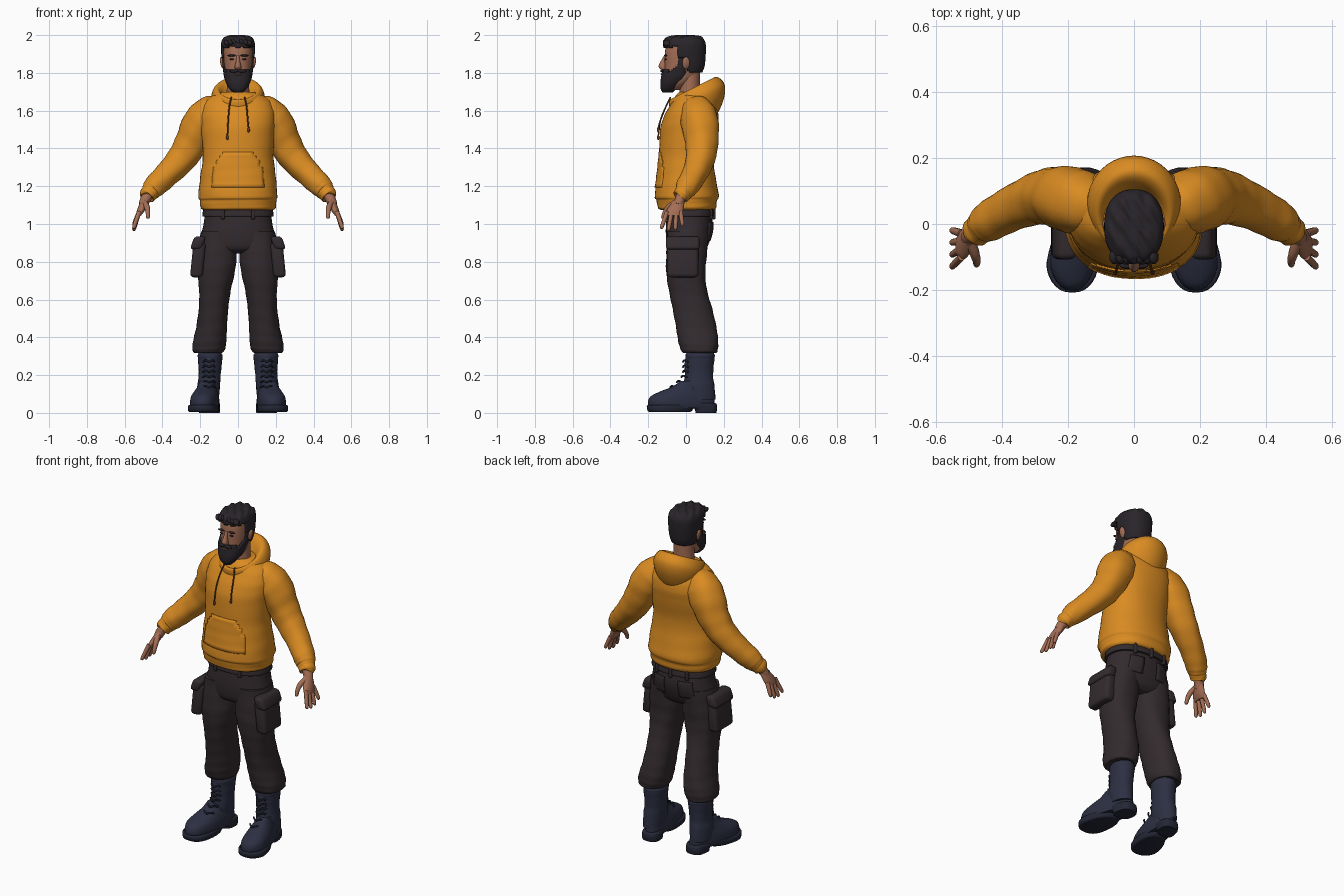
import bpy, bmesh, math
from mathutils import Vector

if "Cube" in bpy.data.objects:
    bpy.data.objects.remove(bpy.data.objects["Cube"], do_unlink=True)


def material(name, r, g, b):
    m = bpy.data.materials.new(name)
    m.use_nodes = True
    m.diffuse_color = (r, g, b, 1)
    node = m.node_tree.nodes["Principled BSDF"]
    node.inputs["Base Color"].default_value = (r, g, b, 1)
    node.inputs["Roughness"].default_value = 0.8
    return m


ORANGE = material("orange cloth", .70, .26, .016)
CHARCOAL = material("charcoal cloth", .033, .024, .028)
NAVY = material("navy leather", .026, .029, .055)
DARK_NAVY = material("dark navy rubber", .018, .02, .036)
SKIN = material("tan skin", .37, .155, .09)
LIP = material("brown lip", .22, .075, .05)
HAIR = material("black brown hair", .022, .018, .023)
CORD = material("brown cord", .13, .045, .018)


def finish(bm, name, mat, mirror=False, thick=0, angle=50):
    me = bpy.data.meshes.new(name)
    bm.to_mesh(me)
    bm.free()
    ob = bpy.data.objects.new(name, me)
    bpy.context.collection.objects.link(ob)
    me.materials.append(mat)
    if thick:
        ob.modifiers.new("thickness", 'SOLIDIFY').thickness = thick
    if mirror:
        ob.modifiers.new("mirror", 'MIRROR')
    bpy.ops.object.select_all(action='DESELECT')
    ob.select_set(True)
    bpy.context.view_layer.objects.active = ob
    bpy.ops.object.shade_smooth_by_angle(angle=math.radians(angle))
    return ob


def smooth_rings(rings, steps):
    """Catmull-Rom interpolation between neighbouring rings."""
    r = [rings[0]] + list(rings) + [rings[-1]]
    out = []
    for i in range(1, len(r) - 2):
        for s in range(steps):
            t = s / steps
            out.append([.5 * (2*b + (c-a)*t + (2*a - 5*b + 4*c - d)*t*t + (3*b - a - 3*c + d)*t**3)
                        for a, b, c, d in zip(*r[i-1:i+3])])
    return out + [list(rings[-1])]


def loft(name, rings, mat, seg=32, steps=4, power=2, upright=True, fold=0,
         warp=None, keep=None, **kw):
    """Skin over rings (x, y, z, half width, half depth)."""
    bm = bmesh.new()
    rings = smooth_rings(rings, steps)
    centres = [Vector(r[:3]) for r in rings]
    rows = []
    for k, (c, ring) in enumerate(zip(centres, rings)):
        u, v = Vector((1, 0, 0)), Vector((0, 1, 0))
        if not upright:
            t = (centres[min(k+1, len(centres)-1)] - centres[max(k-1, 0)]).normalized()
            u = v.cross(t).normalized()
            v = t.cross(u)
        row = []
        for i in range(seg):
            a = math.tau * i / seg
            ca, sa = math.cos(a), math.sin(a)
            f = 1 + fold * math.sin(2*a + k*1.1) * math.cos(3*a - k*.7)
            p = c + u * math.copysign(abs(ca)**(2/power), ca) * ring[3] * f \
                  + v * math.copysign(abs(sa)**(2/power), sa) * ring[4] * f
            row.append(bm.verts.new(warp(p) if warp else p))
        rows.append(row)
    for a, b in zip(rows, rows[1:]):
        for i in range(seg):
            j = (i + 1) % seg
            bm.faces.new((a[i], a[j], b[j], b[i]))
    bm.faces.new(rows[0])
    bm.faces.new(rows[-1])
    bmesh.ops.recalc_face_normals(bm, faces=bm.faces)
    if keep:
        drop = [f for f in bm.faces if not keep(f.calc_center_median())]
        bmesh.ops.delete(bm, geom=drop, context='FACES')
    return finish(bm, name, mat, **kw)


def spans(rows, grow=0):
    """(z, front y, back y, half width) to centred rings."""
    return [(0, (f+b)/2, z, w+grow, (b-f)/2+grow) for z, f, b, w in rows]


def tube(name, pts, mat, seg=10, **kw):
    return loft(name, [(*p, p[-1]) for p in pts], mat, seg, upright=False, **kw)


def blob(name, loc, size, mat, box=False, lean=0, **kw):
    """Ellipsoid or bevelled box with half sizes."""
    bm = bmesh.new()
    if box:
        bmesh.ops.create_cube(bm, size=2)
    else:
        bmesh.ops.create_uvsphere(bm, u_segments=16, v_segments=10, radius=1)
    for v in bm.verts:
        v.co = Vector(s * c for s, c in zip(size, v.co))
    if box:
        bmesh.ops.bevel(bm, geom=bm.edges[:], offset=min(size)*.6, segments=3,
                        affect='EDGES', profile=.5)
    for v in bm.verts:
        v.co.x -= lean * v.co.z
        v.co += Vector(loc)
    return finish(bm, name, mat, **kw)


# Hooded top: body, front pouch, hood and sleeves
torso = [(1.075, -.135, .145, .185), (1.085, -.148, .16, .198), (1.125, -.155, .165, .203),
         (1.15, -.166, .174, .209), (1.25, -.152, .155, .2), (1.36, -.142, .145, .187),
         (1.5, -.136, .168, .195), (1.58, -.112, .172, .2), (1.645, -.075, .15, .18),
         (1.685, -.05, .12, .125), (1.7, -.03, .1, .08)]
loft("hoodie_body", spans(torso), ORANGE, 48, power=2.25, fold=.012)
loft("hoodie_pouch", spans(torso, .005), ORANGE, 64, 6, power=2.25, fold=.012, thick=.006,
     keep=lambda c: c.y < 0 and 1.19 < c.z < 1.38 and abs(c.x) < .14 - max(0, c.z-1.27)*.5)


def hood_tilt(p):
    return Vector((p.x, p.y, p.z + .5 * (p.y - .035)))


loft("hood", spans([(1.5, -.02, .13, .06), (1.525, -.04, .172, .095), (1.59, -.06, .203, .128),
                    (1.65, -.08, .205, .142), (1.695, -.09, .182, .133), (1.718, -.088, .155, .115),
                    (1.712, -.074, .128, .098), (1.68, -.055, .105, .08), (1.63, -.03, .08, .06)]),
     ORANGE, 40, warp=hood_tilt, angle=70)
tube("sleeve", [(.1, .05, 1.63, .06), (.145, .06, 1.595, .09), (.195, .075, 1.53, .1),
                (.245, .083, 1.43, .088), (.3, .075, 1.345, .078), (.375, .045, 1.265, .067),
                (.435, .01, 1.205, .061), (.458, -.006, 1.178, .053), (.467, -.014, 1.167, .047),
                (.483, -.026, 1.148, .044), (.485, -.028, 1.145, .03)],
     ORANGE, 28, fold=.035, mirror=True)

# Draw cords with end beads, one longer than the other
for side, end in (("right", 1.47), ("left", 1.51)):
    s = -1 if side == "right" else 1
    tube(side + "_cord", [(s*.035, -.082, 1.672, .004), (s*.046, -.107, 1.62, .004),
                          (s*.052, -.135, 1.55, .004), (s*.056, -.146, end, .004)], CORD, 8)
    blob(side + "_cord_bead", (s*.056, -.147, end-.012), (.007, .007, .014), CORD)

# Hands
tube("wrist", [(.46, -.01, 1.18, .028), (.49, -.032, 1.13, .027), (.503, -.042, 1.1, .024)],
     SKIN, 16, mirror=True)
loft("palm", [(.487, -.03, 1.14, .02, .02), (.498, -.043, 1.11, .023, .034),
              (.515, -.06, 1.07, .021, .045), (.527, -.067, 1.045, .014, .042)],
     SKIN, 20, mirror=True)
for i, finger in enumerate(("index", "middle", "ring", "little")):
    y, length = -.1 + i*.024, (.075, .085, .08, .06)[i]
    spread = -.028 + i*.012
    tube(finger + "_finger", [(.523, y, 1.065, .012), (.537, y+spread*.5, 1.062-length*.5, .0115),
                              (.55, y+spread, 1.06-length, .01),
                              (.552, y+spread-.004, 1.05-length, .005)], SKIN, mirror=True)
tube("thumb", [(.495, -.055, 1.115, .016), (.482, -.092, 1.09, .015), (.477, -.113, 1.06, .012),
               (.477, -.122, 1.035, .01), (.477, -.123, 1.028, .005)], SKIN, mirror=True)

# Trousers: seat, waistband, legs and pockets
seat = [(1.1, -.095, .125, .17), (1.0, -.106, .142, .182), (.93, -.106, .132, .195),
        (.87, -.095, .108, .175), (.845, -.06, .08, .12)]
loft("trouser_seat", spans(seat), CHARCOAL, 40, power=2.3)
loft("back_pocket", spans(seat, .006), CHARCOAL, 64, 8, power=2.3, thick=.006,
     keep=lambda c: c.y > 0 and .04 < abs(c.x) < .13 and .91 < c.z < 1.01)
loft("waistband", spans([(1.04, -.107, .145, .184), (1.045, -.112, .15, .189),
                         (1.085, -.106, .142, .182), (1.09, -.1, .135, .175)]), CHARCOAL, 40, power=2.3)
for x, y in ((.08, -.1), (.1, .132), (.0, .148)):
    blob("belt_loop", (x, y, 1.06), (.01, .009, .035), CHARCOAL, box=True, mirror=x > 0)
loft("trouser_leg", [(.1, .01, .96, .095, .11), (.108, .004, .85, .104, .108),
                     (.116, 0, .75, .1, .104), (.123, .01, .65, .084, .101),
                     (.13, .033, .55, .078, .105), (.139, .055, .45, .082, .107),
                     (.15, .066, .38, .088, .106), (.156, .07, .335, .086, .098),
                     (.158, .072, .318, .074, .088), (.155, .072, .325, .06, .07)],
     CHARCOAL, 32, power=2.2, fold=.025, mirror=True)
blob("cargo_pocket", (.212, -.017, .81), (.033, .083, .092), CHARCOAL, box=True, lean=.1, mirror=True)
blob("cargo_flap", (.212, -.017, .9), (.031, .09, .035), CHARCOAL, box=True, lean=.35, mirror=True)


# Boots: shaft, foot, sole, heel and laces
def toe_out(p):
    t = min(1, max(0, (.12 - p.y) / .25))
    return Vector((.147 + .04*t + p.x * (.8 + .27*t), p.y, p.z))


loft("boot_shaft", [(.157, .075, .07, .055, .08), (.155, .068, .14, .06, .083),
                    (.15, .07, .2, .058, .074), (.148, .074, .28, .064, .076),
                    (.148, .074, .305, .066, .078), (.148, .074, .32, .058, .07)],
     NAVY, 28, fold=.02, mirror=True)
loft("boot_foot", spans([(.025, -.192, .15, .068), (.05, -.202, .152, .073), (.085, -.19, .15, .07),
                         (.112, -.14, .148, .062), (.14, -.07, .145, .053), (.17, -.03, .13, .045)]),
     NAVY, 32, power=2.3, warp=toe_out, mirror=True)
loft("front_sole", spans([(.004, -.19, .02, .068), (.01, -.203, .03, .076),
                          (.036, -.208, .05, .077), (.042, -.2, .05, .072)]),
     DARK_NAVY, 32, steps=2, power=2.4, warp=toe_out, mirror=True)
loft("boot_heel", spans([(0, .05, .16, .064), (.02, .046, .165, .067), (.045, .02, .163, .067),
                         (.052, .02, .155, .062)]),
     DARK_NAVY, 24, steps=2, power=2.8, warp=toe_out, mirror=True)
blob("boot_tongue", (.151, .01, .24), (.03, .018, .075), NAVY, mirror=True)
for i in range(6):
    z, y = .135 + i*.027, (-.075, -.04, -.016, -.008, -.008, -.008)[i]
    tube("boot_lace", [(.12, y+.02, z, .005), (.135, y, z+.008, .005), (.152, y-.008, z, .005),
                       (.17, y, z+.008, .005), (.186, y+.02, z, .005)], DARK_NAVY, 8, mirror=True)

# Neck and head
loft("neck", spans([(1.62, -.04, .09, .07), (1.7, -.035, .075, .06), (1.82, -.04, .075, .058)]), SKIN)
loft("head", spans([(1.71, -.1, -.03, .03), (1.74, -.115, .01, .055), (1.78, -.114, .06, .066),
                    (1.83, -.113, .085, .073), (1.88, -.113, .09, .077), (1.93, -.108, .092, .078),
                    (1.965, -.09, .08, .07), (1.985, -.05, .05, .04)]), SKIN, 40, power=2.3)
loft("nose", [(0, -.108, 1.892, .008, .008), (0, -.118, 1.865, .01, .014),
              (0, -.124, 1.835, .017, .021), (0, -.12, 1.82, .016, .015),
              (0, -.115, 1.815, .01, .01)], SKIN, 16)
blob("ear", (.083, .0, 1.852), (.011, .02, .032), SKIN, lean=-.2, mirror=True)
blob("eye", (.032, -.107, 1.872), (.013, .006, .005), HAIR, mirror=True)
blob("brow", (.034, -.109, 1.892), (.022, .008, .006), HAIR, lean=.3, mirror=True)


# Hair cap with sideburns, and beard with moustache
def tousle(p):
    w = max(0, p.z - 1.93) * .07
    return p + Vector((0, w * math.sin(p.x*150), w * math.sin(p.x*120 + p.y*90)))


loft("hair", spans([(1.78, -.09, .075, .068), (1.83, -.108, .097, .081), (1.89, -.116, .104, .088),
                    (1.95, -.12, .104, .09), (1.98, -.108, .09, .079), (1.993, -.08, .065, .055),
                    (1.997, -.03, .02, .02)]), HAIR, 64, 6, power=2.3, warp=tousle, thick=.014,
     keep=lambda c: c.z > 1.937 or (c.y > .012 and c.z > 1.8) or (c.y > -.04 and c.z > 1.88))
for i in range(7):
    x = -.06 + i*.02
    blob("quiff_tuft", (x, -.1, 1.965 - abs(x)*.12), (.014, .022, .017), HAIR, lean=.3)


def beard_area(c):
    top = 1.815 if c.y < -.1 else 1.8 + (c.y + .1) * .7
    return c.y < .0 and (c.z < top or (c.y > -.042 and c.z < 1.9))


loft("beard", spans([(1.695, -.122, -.07, .025), (1.715, -.134, -.05, .045), (1.75, -.136, -.01, .065),
                     (1.79, -.13, .03, .076), (1.85, -.121, .06, .082), (1.92, -.118, .07, .085)]),
     HAIR, 64, 8, power=2.3, thick=.016, keep=beard_area)
blob("moustache", (.02, -.126, 1.81), (.024, .009, .008), HAIR, lean=.5, mirror=True)
blob("mouth", (0, -.128, 1.792), (.021, .006, .005), LIP)
